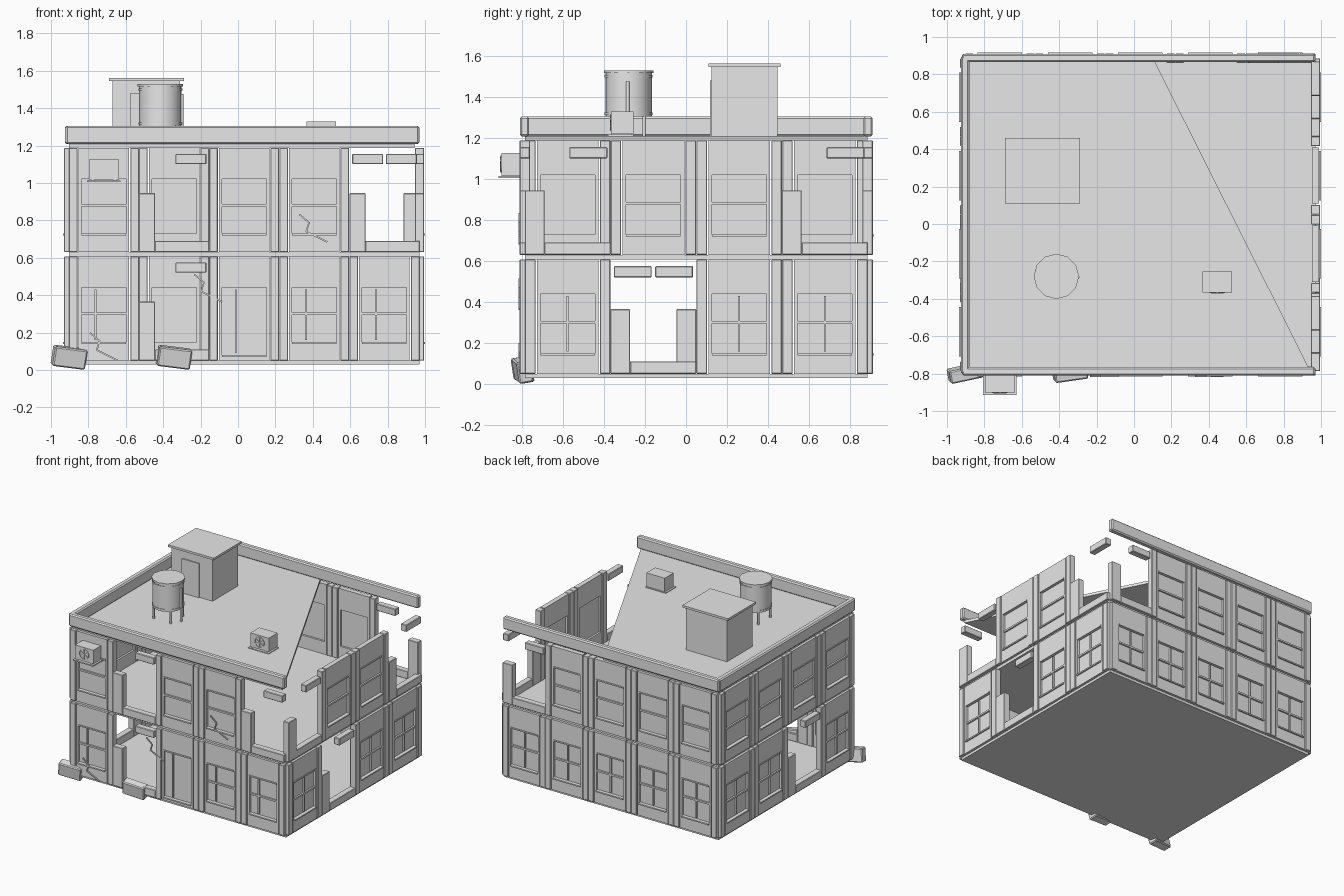
import bpy, bmesh, math
from mathutils import Matrix, Vector

if "Cube" in bpy.data.objects:
    bpy.data.objects.remove(bpy.data.objects["Cube"])

stone = bpy.data.materials.new("plain grey")
stone.diffuse_color = (0.8, 0.8, 0.8, 1)
stone.use_nodes = True
stone.node_tree.nodes["Principled BSDF"].inputs["Base Color"].default_value = stone.diffuse_color

CX, CY = 0.033, 0.05            # plan centre of the building
MX, MY = 0.375, 0.418           # bay widths on the two wall directions
HX, HY = 2.5 * MX, 2 * MY       # half plan sizes
FLOORS = (0.05, 0.63)           # bottom of each storey
BAY_H = 0.557
parts = {}                      # part name -> bmesh


def get(name):
    return parts.setdefault(name, bmesh.new())


def box(name, lo, hi, mat=Matrix()):
    lo, hi = Vector(lo), Vector(hi)
    size = hi - lo
    m = mat @ Matrix.Translation((lo + hi) / 2) @ Matrix.Diagonal((*size, 1))
    bmesh.ops.create_cube(get(name), size=1, matrix=m)


def cyl(name, x, y, z0, z1, r, sides):
    bmesh.ops.create_cone(get(name), cap_ends=True, segments=sides, radius1=r, radius2=r,
                          depth=z1 - z0, matrix=Matrix.Translation((x, y, (z0 + z1) / 2)))


def prism(name, pts, z0, z1):
    bm = get(name)
    f = bm.faces.new([bm.verts.new((x, y, z0)) for x, y in pts])
    top = bmesh.ops.extrude_face_region(bm, geom=[f])["geom"]
    bmesh.ops.translate(bm, vec=(0, 0, z1 - z0),
                        verts=[v for v in top if isinstance(v, bmesh.types.BMVert)])
    bmesh.ops.recalc_face_normals(bm, faces=bm.faces)


# --- wall bays: local x runs right seen from outside, -y points outward ---
def pilasters(mat, w):
    for s in (-1, 1):
        a, b = sorted((s * 0.376 * w, s * 0.498 * w))
        box("pilasters", (a, -0.025, 0), (b, 0.025, BAY_H), mat)


def window_bay(mat, w, upper, bar_x, door=False):
    pilasters(mat, w)
    p, o = 0.36 * w, 0.317 * w
    z0, z1 = (0.03 if door else 0.10), 0.39
    d = 0.019
    # panel around the opening
    box("wall_panels", (-p, -d, 0), (p, d, z0), mat)
    box("wall_panels", (-p, -d, z1), (p, d, BAY_H), mat)
    for a, b in ((-p, -o), (o, p)):
        box("wall_panels", (a, -d, z0), (b, d, z1), mat)
    # pane, casing, bars
    box("window_panes", (-o, -0.002, z0), (o, 0.004, z1), mat)
    t = 0.01
    box("window_frames", (-o, -0.03, z0 - t), (o, -d, z0), mat)
    box("window_frames", (-o, -0.024, z1), (o, -d, z1 + t), mat)
    if not door:
        box("window_bars", (-o, -0.015, 0.245), (o, -0.002, 0.258), mat)
    if not upper:
        box("window_bars", (bar_x - 0.005, -0.015, z0 + 0.01),
            (bar_x + 0.005, -0.002, z1 - 0.01), mat)


def broken_bay(mat, w):
    box("broken_walls", (-w / 2, -0.025, 0), (-0.27 * w, 0.025, 0.315), mat)
    box("broken_walls", (-0.27 * w, -0.025, 0), (w / 2, 0.025, 0.06), mat)
    box("broken_lintels", (0.02 * w, -0.025, 0.47), (0.462 * w, 0.025, 0.525), mat)


# name: rotation, bay count, bay width, distance out, broken bays low / high
walls = (
    (0, 5, MX, HY, {1}, {1, 4}),
    (90, 4, MY, HX, {1}, {0, 3}),
    (180, 5, MX, HY, set(), {0}),
    (270, 4, MY, HX, {2}, set()),
)
for rot, count, w, out, *broken in walls:
    for level, z in enumerate(FLOORS):
        for i in range(count):
            mat = (Matrix.Translation((CX, CY, z)) @ Matrix.Rotation(math.radians(rot), 4, 'Z')
                   @ Matrix.Translation(((i - (count - 1) / 2) * w, -out, 0)))
            if i in broken[level]:
                broken_bay(mat, w)
            else:
                is_door = rot == 0 and level == 0 and i == 2
                window_bay(mat, w, level, -0.045 if rot == 0 else 0, is_door)

# --- slabs and broken roof ---
X0, X1, Y0, Y1 = CX - HX, CX + HX, CY - HY, CY + HY
box("ground_slab", (X0, Y0, 0.03), (X1, Y1, 0.05))
box("upper_floor_slab", (X0, Y0, 0.607), (X1, Y1, 0.63))
prism("roof_slab", [(X0, Y0), (0.943, Y0), (0.102, Y1), (X0, Y1)], 1.188, 1.21)

# --- parapets on three sides ---
box("parapets", (-0.92, -0.81, 1.208), (0.97, -0.765, 1.305))
box("parapets", (-0.92, 0.865, 1.208), (0.97, 0.91, 1.305))
box("parapets", (-0.926, -0.80, 1.208), (-0.88, 0.90, 1.305))

# --- stair hut on the roof ---
box("roof_hut", (-0.67, 0.125, 1.21), (-0.31, 0.445, 1.548))
box("roof_hut_cap", (-0.69, 0.11, 1.545), (-0.29, 0.46, 1.562))
box("roof_hut_door", (-0.575, 0.116, 1.21), (-0.425, 0.126, 1.48))

# --- water tank ---
TX, TY = -0.415, -0.28
cyl("water_tank", TX, TY, 1.305, 1.518, 0.113, 24)
cyl("water_tank_lid", TX, TY, 1.516, 1.53, 0.121, 12)
for z in (1.318, 1.50):
    cyl("water_tank_bands", TX, TY, z - 0.006, z + 0.006, 0.117, 24)
for sx in (-1, 1):
    for sy in (-1, 1):
        cyl("water_tank_legs", TX + sx * 0.075, TY + sy * 0.075, 1.205, 1.31, 0.008, 8)
cyl("water_tank_pipe", TX + 0.115, TY - 0.004, 1.205, 1.475, 0.009, 8)


# --- cooling units with fan grilles ---
def cooling_unit(x, y, z):
    box("cooling_units", (x - 0.08, y - 0.05, z), (x + 0.08, y + 0.06, z + 0.108))
    box("cooling_unit_trays", (x - 0.09, y - 0.065, z - 0.014), (x + 0.09, y + 0.06, z - 0.004))
    for s in (-1, 1):
        box("cooling_unit_trays", (x + s * 0.06 - 0.01, y - 0.05, z - 0.005),
            (x + s * 0.06 + 0.01, y + 0.05, z + 0.002))
    for k in range(3):
        m = (Matrix.Translation((x, y - 0.05, z + 0.055))
             @ Matrix.Rotation(math.radians(90 + 60 * k), 4, 'Y'))
        box("fan_blades", (-0.037, -0.006, -0.003), (0.037, 0.001, 0.003), m)
    for k in range(12):
        m = (Matrix.Translation((x, y - 0.05, z + 0.055))
             @ Matrix.Rotation(math.radians(30 * k), 4, 'Y'))
        box("fan_blades", (0.038, -0.004, -0.011), (0.041, 0.001, 0.011), m)


cooling_unit(-0.717, -0.85, 1.018)
cooling_unit(0.445, -0.315, 1.22)

# --- cracks on the front ---
shape = [(0, 0), (0.05, -0.042), (0.035, -0.09), (0.145, -0.145)]
for cx, cz in ((0.33, 0.83), (-0.79, 0.197), (-0.232, 0.51)):
    for (ax, az), (bx, bz) in zip(shape, shape[1:]):
        length = math.hypot(bx - ax, bz - az)
        m = (Matrix.Translation((cx + ax, CY - HY - 0.027, cz + az))
             @ Matrix.Rotation(-math.atan2(bz - az, bx - ax), 4, 'Y'))
        box("cracks", (-0.002, -0.004, -0.004), (length + 0.002, 0.004, 0.004), m)

# --- fallen rubble blocks ---
for loc, turn in (((-0.903, -0.797, 0.068), 12), ((-0.342, -0.797, 0.068), 8)):
    m = (Matrix.Translation(loc) @ Matrix.Rotation(math.radians(turn), 4, 'Z')
         @ Matrix.Rotation(math.radians(7), 4, 'Y') @ Matrix.Rotation(math.radians(10), 4, 'X'))
    box("rubble_blocks", (-0.089, -0.035, -0.053), (0.089, 0.035, 0.053), m)

# --- turn the parts into objects ---
bevels = {"parapets": 0.009, "rubble_blocks": 0.007, "pilasters": 0.003,
          "broken_walls": 0.003, "broken_lintels": 0.004}
for name, bm in parts.items():
    me = bpy.data.meshes.new(name)
    bm.to_mesh(me)
    bm.free()
    me.materials.append(stone)
    if name.startswith("water_tank"):
        me.shade_smooth()
        me.set_sharp_from_angle(angle=math.radians(50))
    ob = bpy.data.objects.new(name, me)
    bpy.context.collection.objects.link(ob)
    if name in bevels:
        mod = ob.modifiers.new("soft_edges", 'BEVEL')
        mod.width = bevels[name]
        mod.segments = 1
